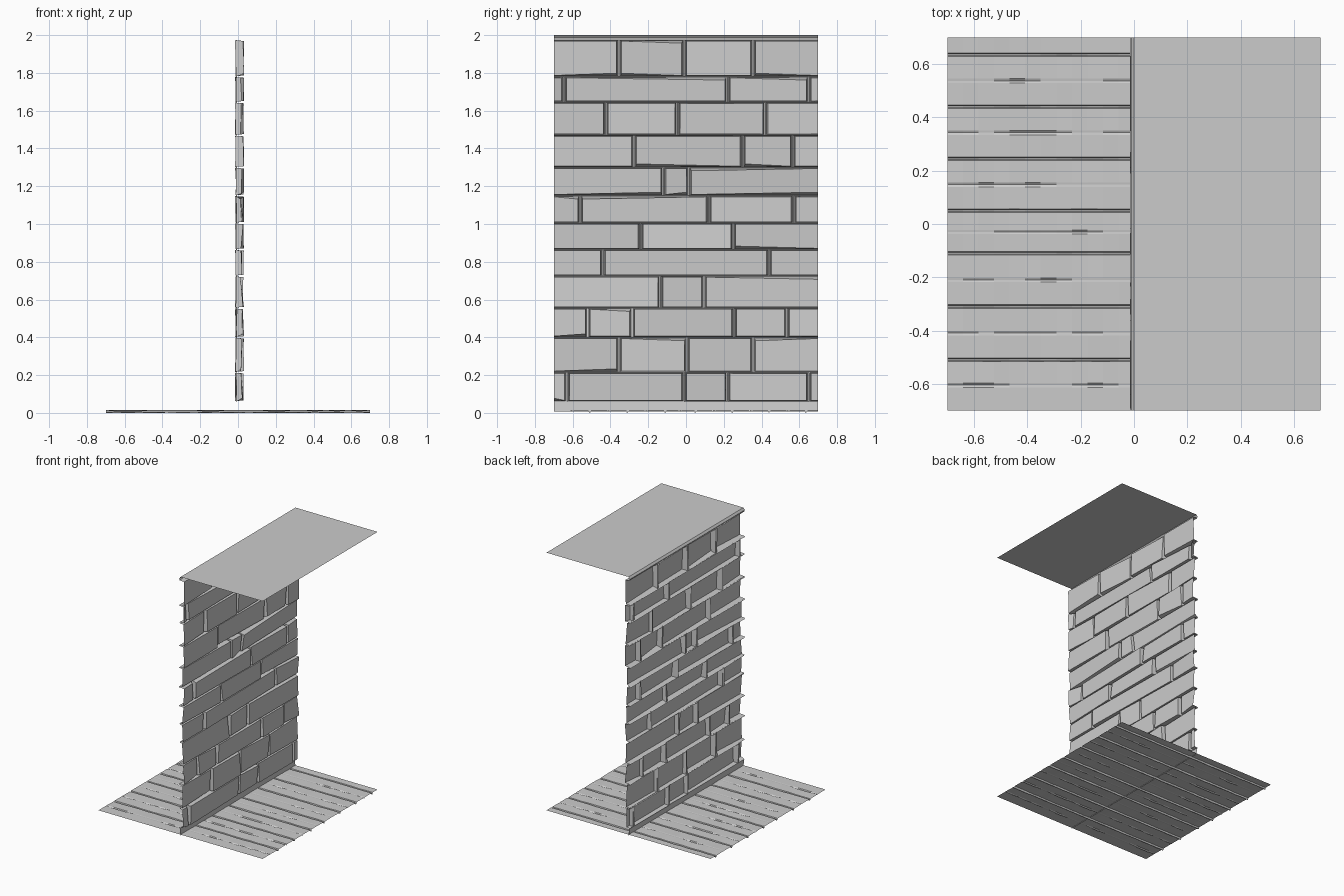
import bpy, bmesh, random

if "Cube" in bpy.data.objects:
    bpy.data.objects.remove(bpy.data.objects["Cube"])
random.seed(4)

H = 0.7  # half depth of the scene

stone = bpy.data.materials.new("plain grey")
stone.diffuse_color = (0.6, 0.6, 0.6, 1)
stone.use_nodes = True
stone.node_tree.nodes["Principled BSDF"].inputs["Base Color"].default_value = stone.diffuse_color


def finish(bm, name):
    me = bpy.data.meshes.new(name)
    bmesh.ops.remove_doubles(bm, verts=bm.verts, dist=1e-5)
    bm.normal_update()
    bm.to_mesh(me)
    bm.free()
    me.materials.append(stone)
    ob = bpy.data.objects.new(name, me)
    bpy.context.collection.objects.link(ob)
    return ob


def quad(bm, pts):
    bm.faces.new([bm.verts.new(p) for p in pts])


# Brick wall: a thin sheet of raised bricks (towards +x) between grooves
BASE, FRONT = -0.006, 0.02
row_z = [0.06, 0.215, 0.4, 0.555, 0.725, 0.865, 1.005,
         1.15, 1.3, 1.47, 1.645, 1.78, 1.975]
joints = [
    [-0.63, -0.01, 0.22, 0.65],
    [-0.355, 0.005, 0.355],
    [-0.52, -0.285, 0.255, 0.535],
    [-0.135, 0.095],
    [-0.44, 0.44],
    [-0.24, 0.25],
    [-0.56, 0.12, 0.57],
    [-0.12, 0.015],
    [-0.275, 0.3, 0.565],
    [-0.425, -0.045, 0.42],
    [-0.645, 0.22, 0.65],
    [-0.355, -0.01, 0.355],
]


def brick(bm, y0, y1, z0, z1):
    def ring(gy, gz):
        a = y0 + gy if y0 > -H else y0
        b = y1 - gy if y1 < H else y1
        return [(a, z0 + gz), (b, z0 + gz), (b, z1 - gz), (a, z1 - gz)]
    jit = random.uniform
    outer = [(BASE, y, z) for y, z in ring(0, 0)]
    foot = [(BASE - jit(0, 0.01), y, z) for y, z in ring(0.007, 0.003)]
    face = []
    for y, z in ring(0.013, 0.006):
        chip = 0.012 if random.random() < 0.15 else 0.0
        z += chip if z < (z0 + z1) / 2 else -chip
        face.append((FRONT + jit(-0.008, 0.013), y, z))
    for lo, hi in ((outer, foot), (foot, face)):
        for i in range(4):
            j = (i + 1) % 4
            # open ends of the wall get no side
            if (i == 1 and y1 >= H) or (i == 3 and y0 <= -H):
                continue
            quad(bm, (lo[i], lo[j], hi[j], hi[i]))
    quad(bm, face)


bm = bmesh.new()
for r, cuts in enumerate(joints):
    ys = [-H] + cuts + [H]
    for y0, y1 in zip(ys, ys[1:]):
        brick(bm, y0, y1, row_z[r], row_z[r + 1])
# plain strips under and over the bricks
quad(bm, ((0, -H, 0.008), (0, H, 0.008), (BASE, H, 0.06), (BASE, -H, 0.06)))
quad(bm, ((BASE, -H, 1.975), (BASE, H, 1.975), (-0.012, H, 1.985), (-0.012, -H, 1.985)))
quad(bm, ((-0.012, -H, 1.985), (-0.012, H, 1.985), (0, H, 2), (0, -H, 2)))
finish(bm, "brick_wall")

# Plank floor: boards along x with main grooves and a worn crease in each
TOP = 0.014
grooves = [-0.51, -0.31, -0.11, 0.05, 0.245, 0.44, 0.635]
edges = [-H] + grooves + [H]
rows = [(-H, TOP, 0)]
for a, b in zip(edges, edges[1:]):
    if b - a > 0.1:
        m = (a + b) / 2
        rows += [(m - 0.008, TOP, 0), (m, TOP - 0.001, 0.006), (m + 0.008, TOP, 0)]
    if b < H:
        rows += [(b - 0.007, TOP, 0.002), (b - 0.003, 0.002, 0.002),
                 (b + 0.003, 0.002, 0.002), (b + 0.007, TOP, 0.002)]
rows.append((H, TOP, 0))
xs = [-H + 2 * H * i / 24 for i in range(25)]
bm = bmesh.new()
grid = []
for y, z, dent in rows:
    line = []
    for x in xs:
        d = random.choice((0, 0, 1)) * dent
        line.append(bm.verts.new((x, y, max(0, z - d))))
    grid.append(line)
for a, b in zip(grid, grid[1:]):
    for i in range(len(xs) - 1):
        bm.faces.new((a[i], a[i + 1], b[i + 1], b[i]))
finish(bm, "plank_floor")

# Flat ceiling on the +x side
bm = bmesh.new()
quad(bm, ((0, -H, 2), (H, -H, 2), (H, H, 2), (0, H, 2)))
finish(bm, "ceiling")
